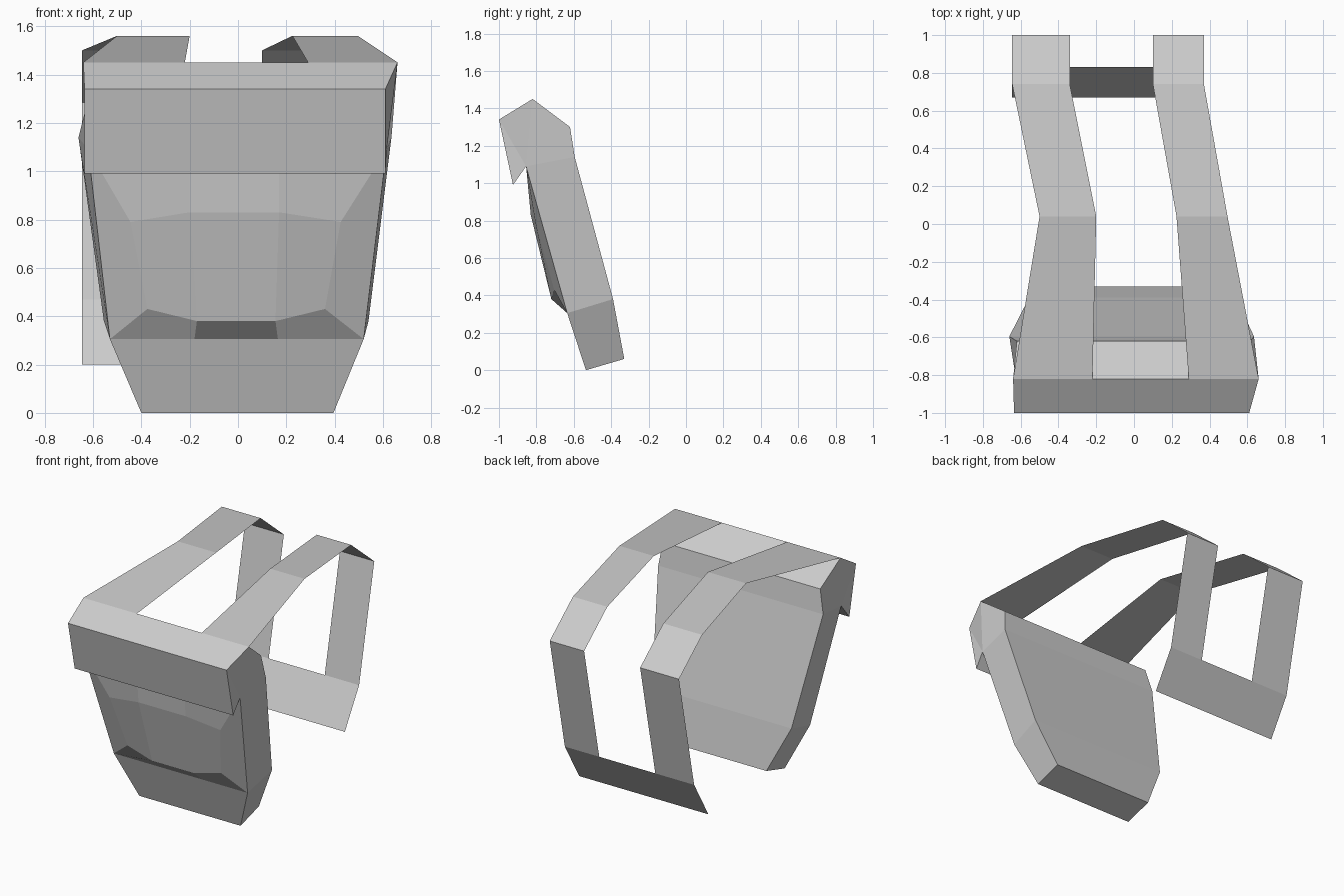
import bpy, bmesh

if "Cube" in bpy.data.objects:
    bpy.data.objects.remove(bpy.data.objects["Cube"])


def make_object(name, verts, faces):
    bm = bmesh.new()
    vs = [bm.verts.new(v) for v in verts]
    for f in faces:
        bm.faces.new([vs[i] for i in f])
    bmesh.ops.remove_doubles(bm, verts=bm.verts, dist=0.0005)
    bmesh.ops.recalc_face_normals(bm, faces=bm.faces)
    mesh = bpy.data.meshes.new(name)
    bm.to_mesh(mesh)
    bm.free()
    obj = bpy.data.objects.new(name, mesh)
    bpy.context.collection.objects.link(obj)
    return obj


def ribbon(name, rows):
    """Flat strip through rows of (y, z, x_left, x_right)."""
    verts = [(x, y, z) for y, z, a, b in rows for x in (a, b)]
    faces = [(2*i, 2*i + 1, 2*i + 3, 2*i + 2) for i in range(len(rows) - 1)]
    return make_object(name, verts, faces)


# Bag with overhanging flap: side profile of (y, z, x_left, x_right)
profile = [
    (-0.535, 0.00, -0.40, 0.395),   # bottom front
    (-0.635, 0.305, -0.53, 0.52),   # front crease
    (-0.855, 1.09, -0.62, 0.615),   # under the flap
    (-0.925, 0.99, -0.635, 0.61),   # flap lip
    (-1.00, 1.34, -0.635, 0.61),    # flap front
    (-0.82, 1.45, -0.64, 0.66),     # flap top
    (-0.62, 1.30, -0.62, 0.615),    # top back
    (-0.595, 1.14, -0.66, 0.635),
    (-0.39, 0.38, -0.555, 0.54),
    (-0.33, 0.06, -0.40, 0.395),    # bottom back
]
n = len(profile)
verts = [(p[2], p[0], p[1]) for p in profile] + [(p[3], p[0], p[1]) for p in profile]
faces = [(i, (i + 1) % n, (i + 1) % n + n, i + n) for i in range(n) if i != 1]
for cap in [(0, 1, 8, 9), (1, 2, 7, 8), (2, 3, 4), (2, 4, 5), (2, 5, 6, 7)]:
    faces += [cap, tuple(i + n for i in reversed(cap))]

# Bulging front panel closes the opening left in the bag front
panel = [
    [(-0.53, -0.635, 0.305), (-0.18, -0.635, 0.305), (0.165, -0.635, 0.305), (0.52, -0.635, 0.305)],
    [(-0.375, -0.705, 0.43), (-0.17, -0.72, 0.38), (0.155, -0.72, 0.38), (0.36, -0.705, 0.43)],
    [(-0.445, -0.805, 0.79), (-0.20, -0.83, 0.83), (0.17, -0.83, 0.83), (0.425, -0.805, 0.79)],
    [(-0.62, -0.855, 1.09), (-0.20, -0.855, 1.09), (0.17, -0.855, 1.09), (0.615, -0.855, 1.09)],
]
base = len(verts)
verts += [v for row in panel for v in row]
for r in range(3):
    for c in range(3):
        k = base + 4 * r + c
        faces.append((k, k + 1, k + 5, k + 4))
for c in (0, 3):
    faces.append(tuple(base + 4 * r + c for r in range(4)))
make_object("bag", verts, faces)

# Shoulder straps: shared path in (y, z), own edges in x
path = [(-0.82, 1.45), (0.04, 1.56), (0.74, 1.50), (1.00, 1.285), (0.83, 0.47)]
edges = {
    "left_strap": [(-0.64, -0.22), (-0.50, -0.20)] + [(-0.645, -0.34)] * 3,
    "right_strap": [(0.29, 0.66), (0.225, 0.495)] + [(0.10, 0.37)] * 3,
}
for name, xs in edges.items():
    ribbon(name, [p + x for p, x in zip(path, xs)])

# Cross band joining the straps at the lower back
ribbon("lower_band", [(0.83, 0.47, -0.645, 0.37), (0.67, 0.20, -0.645, 0.37)])
